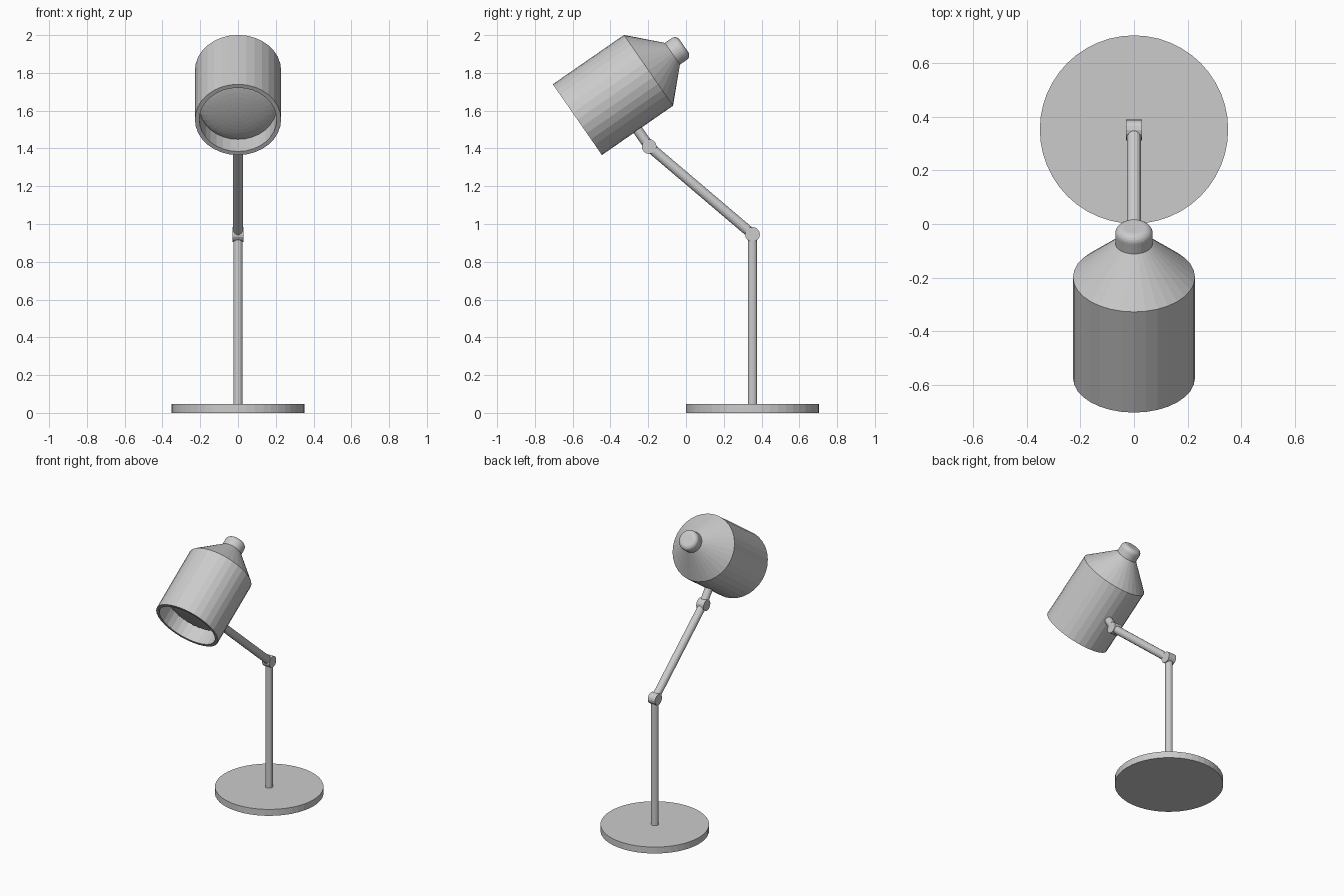
import bpy, bmesh, math
from mathutils import Vector

if "Cube" in bpy.data.objects:
    bpy.data.objects.remove(bpy.data.objects["Cube"])


def lathe(name, profile, origin, axis, segs=32):
    """Revolve (radius, height) points about an axis starting at origin."""
    bm = bmesh.new()
    verts = [bm.verts.new((r, 0, h)) for r, h in profile]
    edges = [bm.edges.new(p) for p in zip(verts, verts[1:])]
    bmesh.ops.spin(bm, geom=verts + edges, cent=(0, 0, 0), axis=(0, 0, 1),
                   angle=2 * math.pi, steps=segs, use_duplicate=False)
    bmesh.ops.remove_doubles(bm, verts=bm.verts, dist=1e-5)
    bmesh.ops.recalc_face_normals(bm, faces=bm.faces)
    mesh = bpy.data.meshes.new(name)
    bm.to_mesh(mesh)
    bm.free()
    obj = bpy.data.objects.new(name, mesh)
    bpy.context.collection.objects.link(obj)
    obj.location = origin
    obj.rotation_mode = 'QUATERNION'
    obj.rotation_quaternion = Vector(axis).to_track_quat('Z', 'Y')
    return obj


def rod(name, a, b, radius, segs=16):
    """Closed cylinder between two points."""
    d = Vector(b) - Vector(a)
    return lathe(name, [(0, 0), (radius, 0), (radius, d.length), (0, d.length)],
                 a, d, segs)


ELBOW = Vector((0, 0.352, 0.945))
WRIST = Vector((0, -0.195, 1.41))
MOUTH = Vector((0, -0.575, 1.5525))
AXIS = Vector((0, 0.822, 0.57)).normalized()
UP = Vector((0, -AXIS.z, AXIS.y))

# base and stand
rod("base", (0, 0.353, 0), (0, 0.353, 0.046), 0.352, 48)
rod("post", (0, 0.352, 0.04), ELBOW, 0.025)
rod("arm", ELBOW, WRIST, 0.027)
rod("shade_stub", WRIST, WRIST + UP * 0.118, 0.027)

# hinge barrels lie across the arm
for name, p in (("elbow_hinge", ELBOW), ("wrist_hinge", WRIST)):
    half = Vector((0.029, 0, 0))
    rod(name, p - half, p + half, 0.039)

# shade: double-walled shell with a flat rim and conical shoulder
lathe("shade", [(0.0, 0.59), (0.05, 0.59), (0.205, 0.445), (0.205, 0),
                (0.228, 0), (0.228, 0.458), (0.068, 0.614), (0, 0.614)],
      MOUTH, AXIS)

# rounded knob behind the shade
corner = [(0.04 + 0.03 * math.cos(a), 0.656 + 0.03 * math.sin(a))
          for a in (math.radians(15 * i) for i in range(7))]
lathe("knob", [(0, 0.608), (0.07, 0.608)] + corner + [(0, 0.686)], MOUTH, AXIS)

# shallow domed bulb set inside the mouth
dome = [(0.205 * math.sin(a), 0.116 - 0.045 * math.cos(a))
        for a in (math.radians(9 * i) for i in range(11))]
bulb = lathe("bulb", dome + [(0, 0.116)], MOUTH, AXIS)
